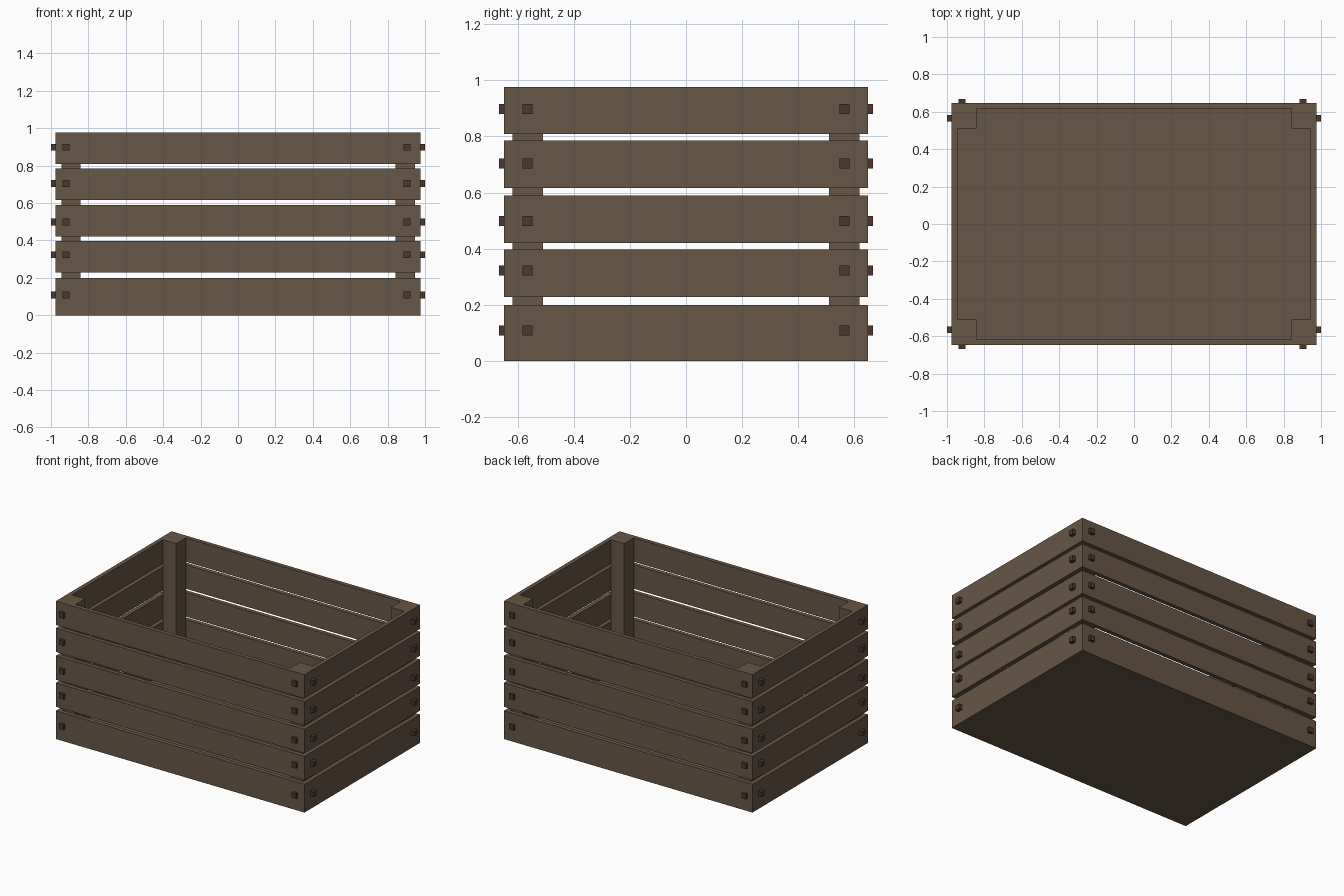
import bpy

if "Cube" in bpy.data.objects:
    bpy.data.objects.remove(bpy.data.objects["Cube"])

def material(name, rgb):
    m = bpy.data.materials.new(name)
    m.diffuse_color = (*rgb, 1)
    m.use_nodes = True
    m.node_tree.nodes["Principled BSDF"].inputs["Base Color"].default_value = m.diffuse_color
    return m

WOOD = material("brown wood", (0.135, 0.093, 0.060))
IRON = material("dark rust", (0.078, 0.037, 0.028))

def box(name, lo, hi, mat):
    bpy.ops.mesh.primitive_cube_add(size=1, location=[(a + b) / 2 for a, b in zip(lo, hi)])
    o = bpy.context.object
    o.name = name
    o.scale = [b - a for a, b in zip(lo, hi)]
    bpy.ops.object.transform_apply(location=False, rotation=False, scale=True)
    o.data.materials.append(mat)
    return o

def centred(name, c, s, mat):
    return box(name, [a - b / 2 for a, b in zip(c, s)], [a + b / 2 for a, b in zip(c, s)], mat)

X, Y, T = 0.975, 0.648, 0.03      # outer half sizes and board thickness
IX, IY = X - T, Y - T             # inner half sizes
TOP = 0.977

# Floor panel
box("floor", (-X, -Y, 0), (X, Y, T), WOOD)

# Corner posts, flush with the top boards
for sx in (-1, 1):
    for sy in (-1, 1):
        centred("corner_post", (sx * (0.842 + IX) / 2, sy * (0.51 + IY) / 2, (T + TOP) / 2),
                (IX - 0.842, IY - 0.51, TOP - T), WOOD)

# Slat rows: bottom, top, nail height
ROWS = [(T, 0.2, 0.108), (0.228, 0.398, 0.323), (0.42, 0.59, 0.499),
        (0.617, 0.786, 0.704), (0.808, TOP, 0.898)]
N = 0.036
for z0, z1, zn in ROWS:
    for s in (-1, 1):
        # Long and short slats
        y0, y1 = sorted((s * IY, s * Y))
        box("long_slat", (-X, y0, z0), (X, y1, z1), WOOD)
        x0, x1 = sorted((s * IX, s * X))
        box("short_slat", (x0, -IY, z0), (x1, IY, z1), WOOD)
        # Square nail heads
        for x in (-0.919, 0.904):
            centred("long_side_nail", (x, s * (Y + 0.004), zn), (N, 0.03, N), IRON)
        for y in (-0.565, 0.565):
            centred("short_side_nail", (s * (X + 0.01), y, zn), (0.03, N, N), IRON)
